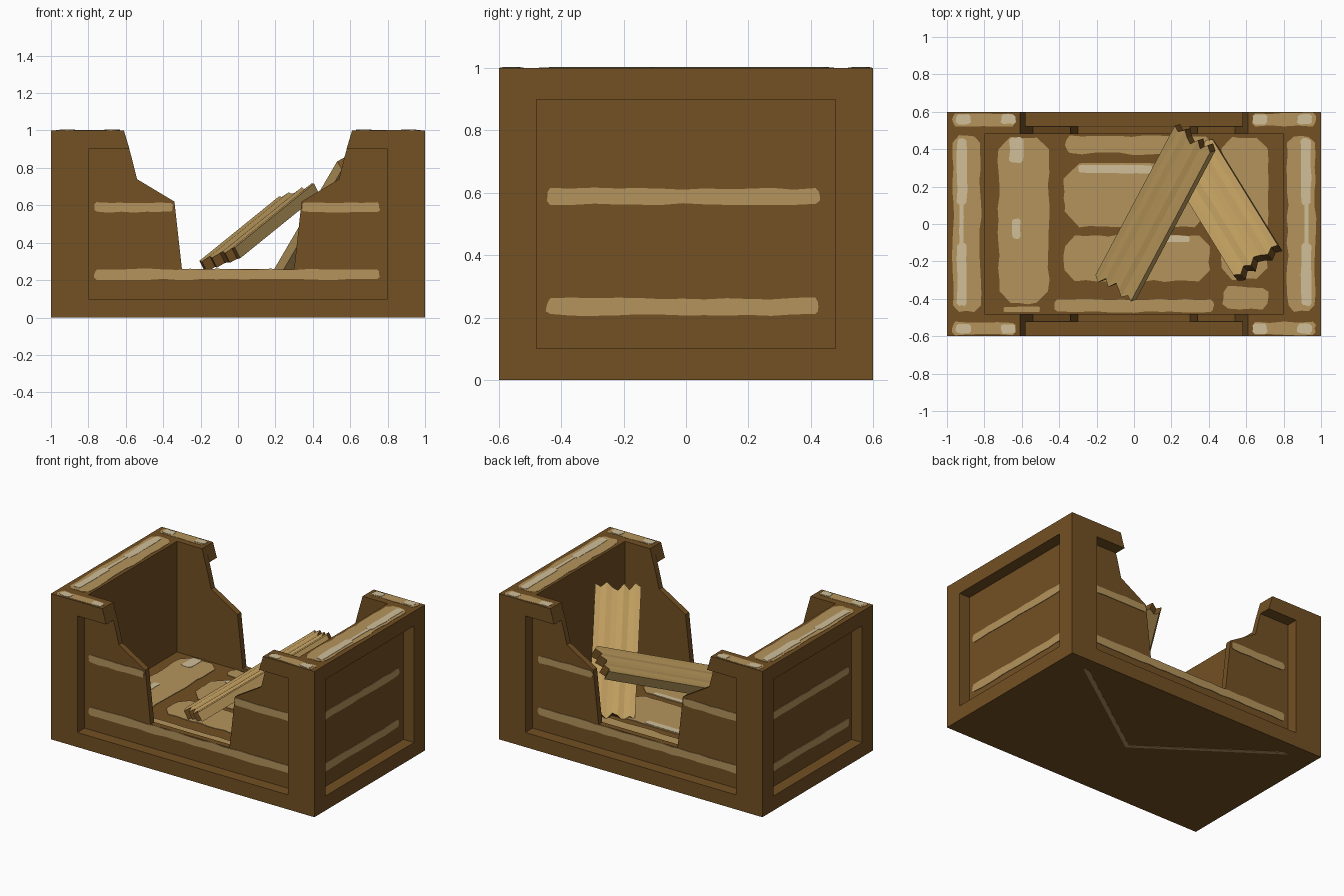
import bpy, bmesh, random
from mathutils import Vector, Matrix

if "Cube" in bpy.data.objects:
    bpy.data.objects.remove(bpy.data.objects["Cube"])

random.seed(4)


def material(name, rgb):
    m = bpy.data.materials.new(name)
    m.diffuse_color = [(c / 255 / 12.92 if c < 10 else ((c / 255 + .055) / 1.055) ** 2.4) for c in rgb] + [1]
    m.use_nodes = True
    m.node_tree.nodes["Principled BSDF"].inputs["Base Color"].default_value = m.diffuse_color
    return m


BROWN = material("dark brown wood", (115, 80, 35))
TAN = material("worn tan wood", (181, 148, 93))
PALE = material("pale worn edge", (208, 191, 153))
PLANK = material("plank tan", (190, 156, 94))


def finish(name, bm, mats):
    bmesh.ops.recalc_face_normals(bm, faces=bm.faces)
    me = bpy.data.meshes.new(name)
    bm.to_mesh(me)
    bm.free()
    for m in mats:
        me.materials.append(m)
    ob = bpy.data.objects.new(name, me)
    bpy.context.collection.objects.link(ob)
    return ob


def prism(bm, pts, place, h0, h1):
    """Extrude a 2D outline between two heights; place maps (u, v, h) to space."""
    a = [bm.verts.new(place(u, v, h0)) for u, v in pts]
    b = [bm.verts.new(place(u, v, h1)) for u, v in pts]
    bm.faces.new(a)
    bm.faces.new(b[::-1])
    for i in range(len(a)):
        j = (i + 1) % len(a)
        bm.faces.new((a[i], a[j], b[j], b[i]))


def boxes(name, spans):
    bm = bmesh.new()
    for x0, x1, y0, y1, z0, z1 in spans:
        prism(bm, [(x0, y0), (x1, y0), (x1, y1), (x0, y1)], lambda u, v, h: (u, v, h), z0, z1)
    return finish(name, bm, [BROWN])


def ragged(u0, u1, v0, v1, step=.07):
    """Rectangle outline with cut corners and uneven edges."""
    w, h = u1 - u0, v1 - v0
    c = min(w, h) * .25
    j = min(.012, min(w, h) * .12)
    nu, nv = max(2, int(w / step)), max(2, int(h / step))
    us = [u0 + c + (w - 2 * c) * i / nu for i in range(nu + 1)]
    vs = [v0 + c + (h - 2 * c) * i / nv for i in range(nv + 1)]
    r = lambda: random.uniform(0, j)
    return ([(u, v0 + r()) for u in us] + [(u1 - r(), v) for v in vs]
            + [(u, v1 - r()) for u in us[::-1]] + [(u0 + r(), v) for v in vs[::-1]])


def patches(name, rects, place, mat, h=.004):
    bm = bmesh.new()
    for r in rects:
        prism(bm, ragged(*r), place, 0, h)
    return finish(name, bm, [mat])


# Floor block
boxes("floor", [(-.8, .8, -.48, .48, 0, .24)])

# Corner posts
for sx in (-1, 1):
    for sy in (-1, 1):
        boxes("corner_post", [(*sorted((sx * .8, sx)), *sorted((sy * .52, sy * .6)), 0, 1),
                              (*sorted((sx * .92, sx)), *sorted((sy * .48, sy * .52)), 0, 1)])

# End walls with recessed panel, rails and worn stripes
for s, side in ((-1, "left"), (1, "right")):
    boxes(side + "_wall", [(*sorted((s * .8, s * .92)), -.52, .52, 0, 1)])
    boxes(side + "_rails", [(*sorted((s * .92, s)), -.48, .48, z, z + .1) for z in (0, .9)])
    patches(side + "_stripes", [(-.45, .43, .205, .265), (-.45, .43, .56, .617)],
            lambda u, v, h: (s * (.92 + h), u, v), TAN)

# Broken long walls: thin panel with notch, bottom rail, snapped top rails
break_left = [(-.61, 1), (-.57, .86), (-.54, .74), (-.34, .62), (-.3, .26)]
break_all = break_left + [(-x, z) for x, z in break_left[::-1]]
for s, side in ((-1, "front"), (1, "back")):
    place = lambda u, v, h: (u, s * h, v)
    bm = bmesh.new()
    prism(bm, [(-.8, 0), (-.8, 1)] + break_all + [(.8, 1), (.8, 0)], place, .48, .52)
    finish(side + "_broken_panel", bm, [BROWN])
    boxes(side + "_bottom_rail", [(-.8, .8, *sorted((s * .52, s * .6)), 0, .1)])
    for m in (-1, 1):
        bm = bmesh.new()
        prism(bm, [(m * .8, .9), (m * .58, .9), (m * .61, 1), (m * .8, 1)], place, .52, .6)
        finish(side + "_snapped_rail", bm, [BROWN])
    patches(side + "_stripes", [(-.77, .76, .2, .262), (-.77, -.345, .56, .617), (.34, .76, .56, .617)],
            lambda u, v, h: (u, s * (.52 + h), v), TAN)

# Worn paint on the top edges
top = lambda u, v, h: (u, v, 1 + h - .003)
for s in (-1, 1):
    mir = lambda u, v, h: (s * u, v, .999 + h)
    patches("rim_wear", [(.815, .975, -.475, .475)]
            + [(.63, .975, *sorted((t * .52, t * .597))) for t in (-1, 1)], mir, TAN, .003)
    patches("rim_highlight", [(.89, .95, .1, .46), (.89, .95, -.44, -.1), (.91, .935, -.12, .12)]
            + [(a, a + .085, *sorted((t * .53, t * .59))) for t in (-1, 1) for a in (.63, .87)], mir, PALE, .005)

# Worn floor boards
floor = lambda u, v, h: (u, v, .24 + h)
patches("floor_wear", [(-.73, -.45, -.43, .47), (-.37, .41, .37, .475), (-.38, .41, -.02, .33),
                       (-.38, .41, -.31, -.055), (.46, .72, -.3, .47), (-.43, .43, -.475, -.4),
                       (-.7, -.5, -.475, -.44), (.47, .72, -.46, -.33)], floor, TAN)
patches("floor_highlight", [(-.67, -.59, .32, .47), (-.655, -.605, -.08, .03), (-.3, .1, .27, .318),
                            (.04, .3, -.1, -.06)], floor, PALE, .006)

# Scuffed lines under the crate
bm = bmesh.new()
for s in (-1, 1):
    prism(bm, [(s * .83, .5), (s * .78, .5), (0, -.05), (0, -.08)], lambda u, v, h: (u, v, h), 0, -.001)
finish("underside_scuffs", bm, [TAN])


# Loose planks: grooved top, jagged brown ends
def loose_plank(name, centre, along, across, thick):
    along, across = Vector(along), Vector(across)
    length, width = along.length, across.length
    n = 8
    groove = [0, 0, -.007, .001, -.006, -.006, 0, -.004, 0]
    jag = [.0, .03, -.02, .02, -.03, -.01, .025, -.01, .01]
    bm = bmesh.new()
    rows = []
    for e in (-1, 1):
        for z in (0, -thick):
            rows.append([bm.verts.new((e * length / 2 + (jag[i] if e > 0 else -jag[n - i]) * .9,
                                       width * (i / n - .5), z + (groove[i] if z == 0 else 0)))
                         for i in range(n + 1)])
    t0, b0, t1, b1 = rows
    for i in range(n):
        for k, (p, q) in enumerate(((t0, t1), (b1, b0), (b0, t0), (t1, b1))):
            f = bm.faces.new((p[i], q[i], q[i + 1], p[i + 1]))
            f.material_index = int(k > 1)
    for i in (0, n):
        bm.faces.new((t0[i], b0[i], b1[i], t1[i]))
    ob = finish(name, bm, [PLANK, BROWN])
    x = along.normalized()
    z = x.cross(across)
    z = (z if z.z > 0 else -z).normalized()
    ob.matrix_world = Matrix.Translation(centre) @ Matrix((x, z.cross(x), z)).transposed().to_4x4()


loose_plank("upper_loose_plank", (.1, .055, .51), (.42, .79, .34), (.2, -.12, .08), .065)
loose_plank("lower_loose_plank", (.475, .09, .55), (.345, -.56, .59), (.24, .155, .03), .06)
